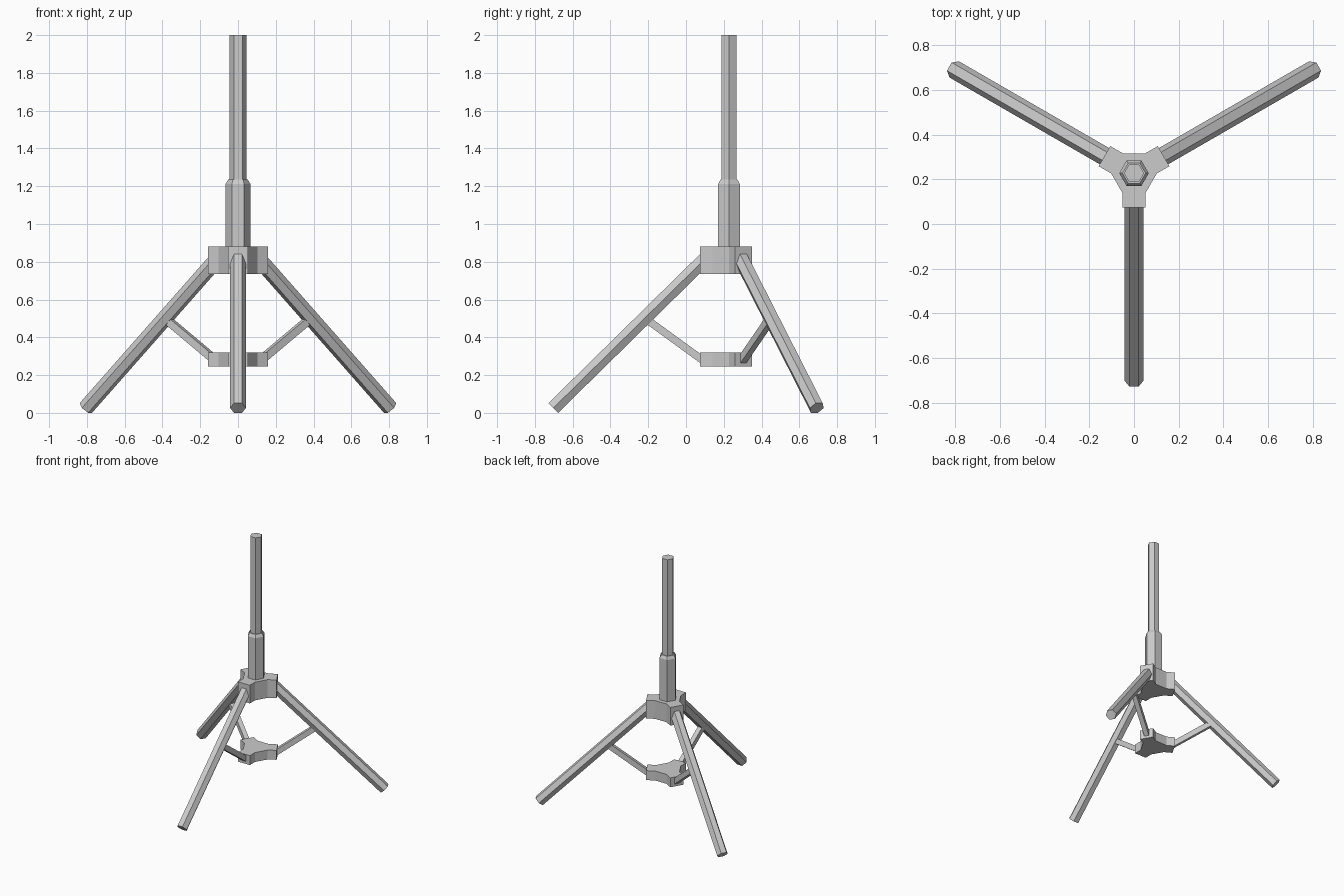
import bpy, bmesh
from math import cos, sin, radians
from mathutils import Vector

if "Cube" in bpy.data.objects:
    bpy.data.objects.remove(bpy.data.objects["Cube"])

CY = 0.2275                      # y of the pole axis
CENTRE = Vector((0, CY, 0))
ARMS = {"front": -90, "back_right": 30, "back_left": 150}


def make_object(name, rings):
    """Skin a stack of equal-length rings and cap both ends."""
    bm = bmesh.new()
    vs = [[bm.verts.new(p) for p in ring] for ring in rings]
    n = len(vs[0])
    for a, b in zip(vs, vs[1:]):
        for i in range(n):
            j = (i + 1) % n
            bm.faces.new((a[i], a[j], b[j], b[i]))
    bm.faces.new(vs[0][::-1])
    bm.faces.new(vs[-1])
    bmesh.ops.recalc_face_normals(bm, faces=bm.faces)
    me = bpy.data.meshes.new(name)
    bm.to_mesh(me)
    bm.free()
    ob = bpy.data.objects.new(name, me)
    bpy.context.collection.objects.link(ob)
    return ob


def hexagon(r):
    return [(r * cos(radians(60 * i)), r * sin(radians(60 * i))) for i in range(6)]


def upright(name, levels):
    """Vertical hexagonal tube from (radius, z) pairs."""
    make_object(name, [[CENTRE + Vector((x, y, z)) for x, y in hexagon(r)]
                       for r, z in levels])


def bar(name, angle, start, end, section):
    """Sloping bar in a radial plane; start and end are (radius, z)."""
    a = radians(angle)
    out, side = Vector((cos(a), sin(a), 0)), Vector((-sin(a), cos(a), 0))
    p, q = (CENTRE + out * r + Vector((0, 0, z)) for r, z in (start, end))
    up = side.cross(q - p).normalized()
    make_object(name, [[c + side * u + up * v for u, v in section] for c in (p, q)])


def hub(name, z0, z1):
    """Three-armed bracket."""
    outline = []
    for angle in (-90, 30, 150):
        a = radians(angle)
        for r, s in ((0.088, -0.052), (0.153, -0.052), (0.153, 0.052), (0.088, 0.052)):
            outline.append((r * cos(a) - s * sin(a), r * sin(a) + s * cos(a)))
    make_object(name, [[CENTRE + Vector((x, y, z)) for x, y in outline] for z in (z0, z1)])


# Centre column
upright("sleeve", [(0.066, 0.84), (0.066, 1.212), (0.052, 1.235)])
upright("pole", [(0.045, 1.2), (0.045, 2.0)])

# Brackets
hub("upper_hub", 0.735, 0.88)
hub("lower_hub", 0.245, 0.32)

# Legs and braces
rect = [(-0.018, -0.02), (0.018, -0.02), (0.018, 0.02), (-0.018, 0.02)]
for place, angle in ARMS.items():
    bar(place + "_leg", angle, (0.11, 0.832), (0.93, 0.026), hexagon(0.042))
    bar(place + "_brace", angle, (0.12, 0.265), (0.45, 0.505), rect)
